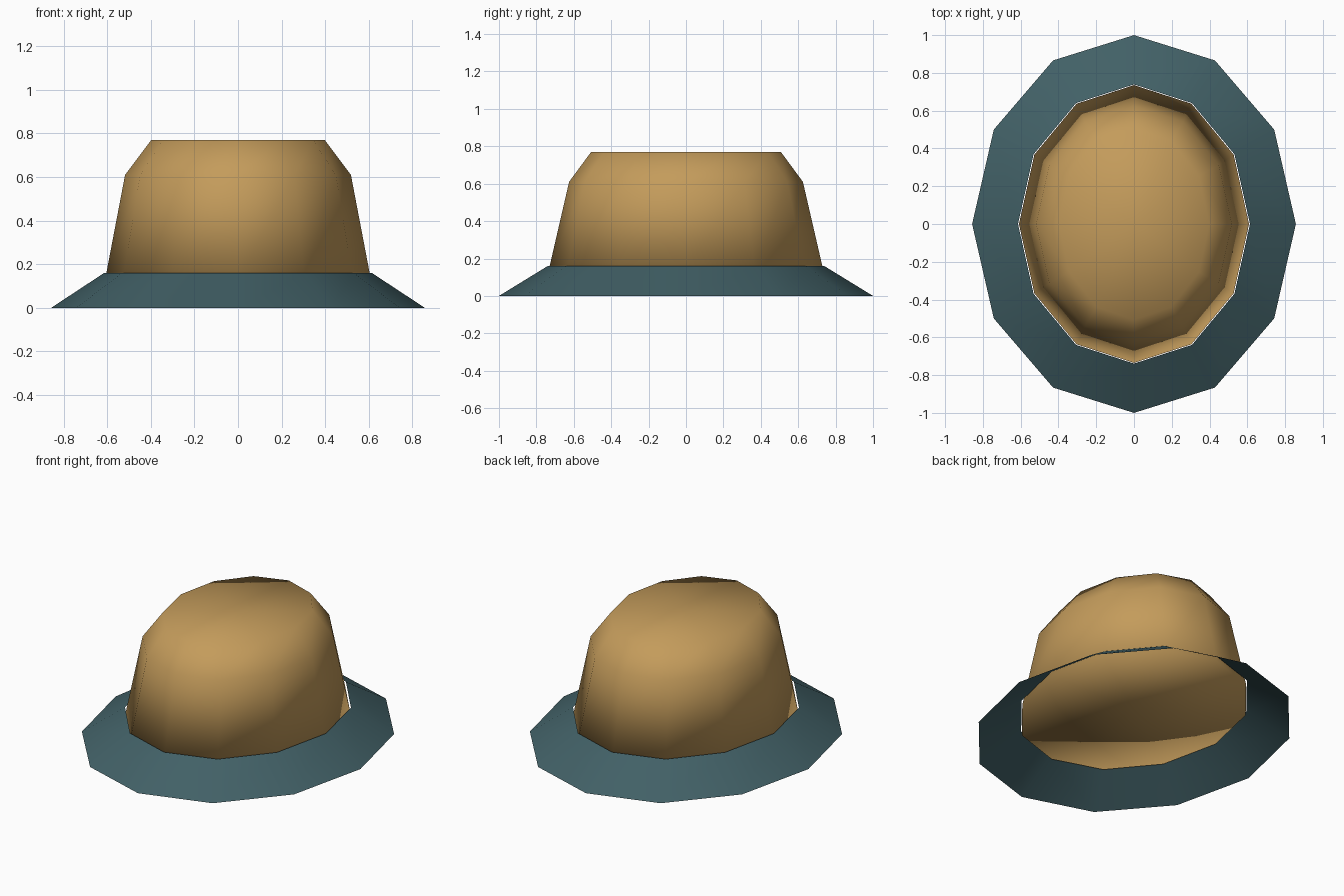
import bpy, bmesh
from math import sin, cos, pi

SIDES = 12

cube = bpy.data.objects.get("Cube")
if cube:
    bpy.data.objects.remove(cube, do_unlink=True)


def make_material(name, rgb):
    mat = bpy.data.materials.new(name)
    mat.use_nodes = True
    colour = (*rgb, 1.0)
    mat.diffuse_color = colour
    bsdf = mat.node_tree.nodes["Principled BSDF"]
    bsdf.inputs["Base Color"].default_value = colour
    bsdf.inputs["Roughness"].default_value = 0.8
    return mat


def loft(name, rings, mat, capped):
    """Join twelve-sided oval rings (x radius, y radius, height)."""
    bm = bmesh.new()
    loops = []
    for rx, ry, z in rings:
        angles = [2 * pi * i / SIDES for i in range(SIDES)]
        loops.append([bm.verts.new((rx * cos(a), ry * sin(a), z)) for a in angles])
    for low, high in zip(loops, loops[1:]):
        for i in range(SIDES):
            j = (i + 1) % SIDES
            bm.faces.new((low[i], low[j], high[j], high[i]))
    if capped:
        # Triangle fans around a centre point close both ends
        for loop, z in ((loops[0][::-1], rings[0][2]), (loops[-1], rings[-1][2])):
            centre = bm.verts.new((0, 0, z))
            for i in range(SIDES):
                bm.faces.new((loop[i], loop[(i + 1) % SIDES], centre))
    for face in bm.faces:
        face.smooth = True
    mesh = bpy.data.meshes.new(name)
    bm.to_mesh(mesh)
    bm.free()
    mesh.materials.append(mat)
    obj = bpy.data.objects.new(name, mesh)
    bpy.context.collection.objects.link(obj)


tan = make_material("tan felt", (0.55, 0.33, 0.105))
teal = make_material("dark teal felt", (0.054, 0.118, 0.134))

# Sloping brim: an open sheet with a hole slightly wider than the crown
loft("brim", [(0.857, 1.0, 0.0), (0.614, 0.739, 0.16)], teal, capped=False)

# Closed crown: tapered wall reaching just below the brim hole, shoulder, flat top
loft("crown", [(0.609, 0.735, 0.133), (0.518, 0.625, 0.61), (0.398, 0.507, 0.77)],
     tan, capped=True)
